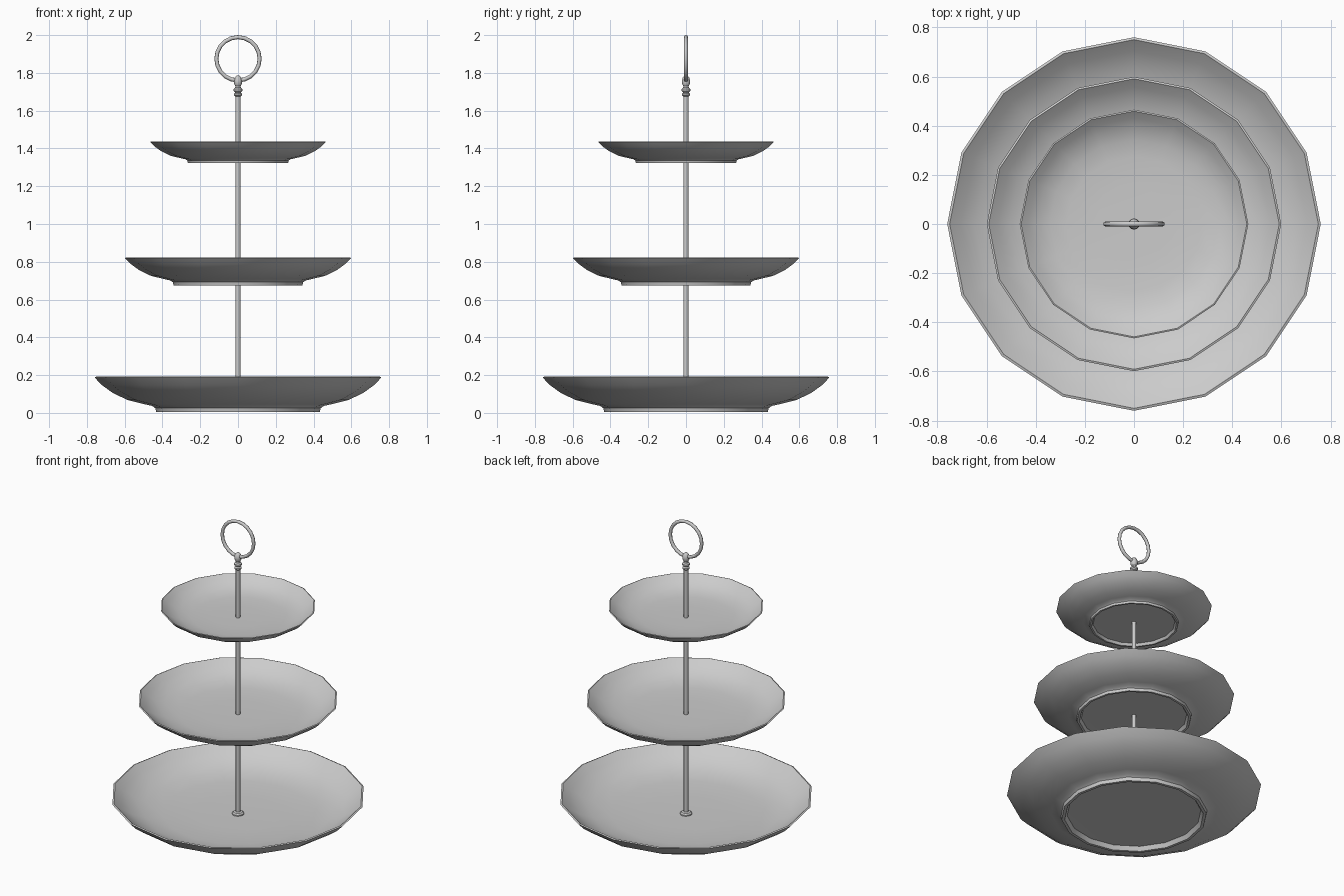
import bpy, bmesh, math

if "Cube" in bpy.data.objects:
    bpy.data.objects.remove(bpy.data.objects["Cube"])


def finish(name, bm, angle=35):
    bmesh.ops.recalc_face_normals(bm, faces=bm.faces)
    mesh = bpy.data.meshes.new(name)
    bm.to_mesh(mesh)
    bm.free()
    ob = bpy.data.objects.new(name, mesh)
    bpy.context.collection.objects.link(ob)
    bpy.ops.object.select_all(action='DESELECT')
    ob.select_set(True)
    bpy.context.view_layer.objects.active = ob
    bpy.ops.object.shade_smooth_by_angle(angle=math.radians(angle))
    return ob


def lathe(name, profile, sides, scale=1.0, z=0.0):
    """Revolve an (r, z) profile that starts and ends on the axis."""
    bm = bmesh.new()
    verts = [bm.verts.new((r * scale, 0, h * scale + z)) for r, h in profile]
    edges = [bm.edges.new(p) for p in zip(verts, verts[1:])]
    bmesh.ops.spin(bm, geom=verts + edges, cent=(0, 0, 0), axis=(0, 0, 1),
                   angle=math.tau, steps=sides, use_duplicate=False)
    bmesh.ops.remove_doubles(bm, verts=bm.verts, dist=0.0003)
    return finish(name, bm)


# Plates: one profile, three sizes, 16 sides
plate = [(0, 0.035), (0.40, 0.03), (0.415, 0.004), (0.433, 0.004),
         (0.438, 0.025), (0.455, 0.037), (0.495, 0.046), (0.585, 0.068),
         (0.665, 0.107), (0.72, 0.147), (0.76, 0.188), (0.75, 0.192),
         (0.705, 0.155), (0.645, 0.118), (0.56, 0.088), (0.45, 0.074),
         (0.25, 0.068), (0, 0.067)]
for name, scale, z in (("bottom_plate", 1.0, 0.0),
                       ("middle_plate", 0.788, 0.672),
                       ("top_plate", 0.612, 1.32)):
    lathe(name, plate, 16, scale, z)

# Centre rod with base flange
lathe("centre_rod", [(0, 0.06), (0.036, 0.06), (0.036, 0.074), (0.028, 0.082),
                     (0.0135, 0.084), (0.0135, 1.685), (0, 1.685)], 12)

# Turned finial under the handle
lathe("finial", [(0, 1.675), (0.014, 1.675), (0.022, 1.682), (0.022, 1.69),
                 (0.015, 1.697), (0.023, 1.705), (0.023, 1.715),
                 (0.015, 1.722), (0.014, 1.73), (0.021, 1.742),
                 (0.022, 1.758), (0.017, 1.775), (0.008, 1.785), (0, 1.787)], 12)

# Ring handle, standing in the xz plane
bm = bmesh.new()
R, t, n, m = 0.1145, 0.0108, 20, 8
rings = []
for i in range(n):
    a = math.tau * i / n
    ring = []
    for j in range(m):
        b = math.tau * j / m
        r = R + t * math.cos(b)
        ring.append(bm.verts.new((r * math.sin(a), t * math.sin(b),
                                  1.8747 + r * math.cos(a))))
    rings.append(ring)
for i in range(n):
    p, q = rings[i], rings[(i + 1) % n]
    for j in range(m):
        k = (j + 1) % m
        bm.faces.new((p[j], p[k], q[k], q[j]))
finish("ring_handle", bm, 50)
